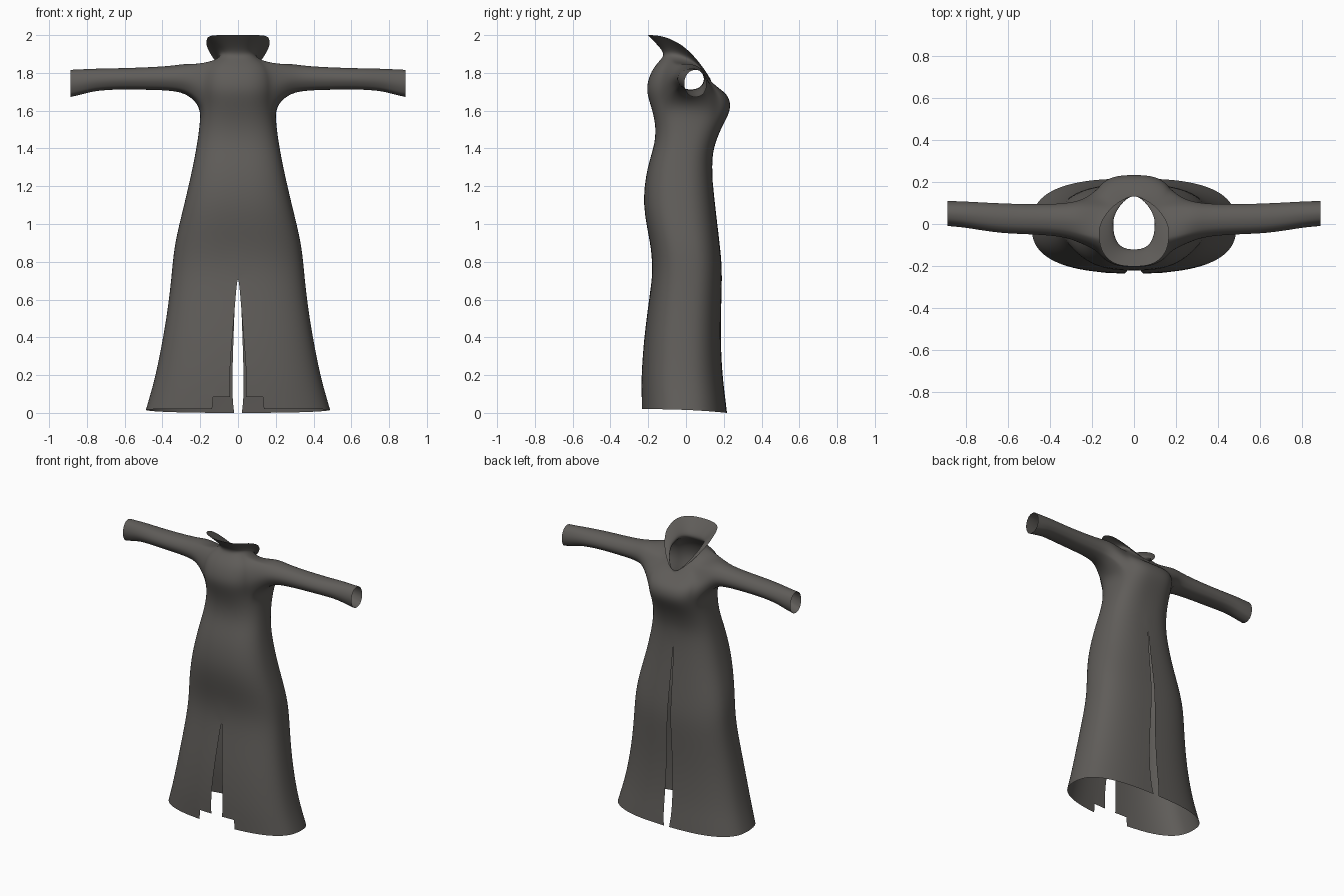
import bpy
import bmesh
from math import sin, cos, pi, atan2

cube = bpy.data.objects.get("Cube")
if cube:
    bpy.data.objects.remove(cube, do_unlink=True)

COLS = 16

# Half cross-sections of the coat, from hem to collar edge:
# z at -y, z at +y, half width, -y depth, +y depth, squareness at +y
RINGS = [
    (.02, 0, .49, -.235, .217, .75),
    (.085, .075, .47, -.236, .208, .75),
    (.2, .2, .437, -.236, .192, .75),
    (.4, .4, .397, -.222, .182, .75),
    (.6, .6, .366, -.195, .187, .75),
    (.76, .76, .35, -.174, .192, .75),
    (.9, .9, .337, -.188, .178, .75),
    (1.1, 1.1, .286, -.234, .153, .75),
    (1.3, 1.3, .24, -.208, .134, .75),
    (1.43, 1.4, .217, -.161, .145, .75),
    (1.54, 1.5, .202, -.162, .182, .7),
    (1.63, 1.59, .198, -.188, .234, .7),
    (1.7, 1.645, .205, -.21, .236, .7),
    (1.76, 1.685, .205, -.203, .218, .75),
    (1.82, 1.715, .19, -.178, .18, .8),
    (1.862, 1.738, .155, -.143, .15, 1.0),
    (1.895, 1.75, .088, -.112, .134, 1.25),
    (1.935, 1.757, .108, -.138, .133, 1.25),
    (2.0, 1.763, .168, -.203, .132, 1.2),
]
ARM_ROWS = (11, 15)
ARM_COLS = (5, 11)

# Slit half gaps on the lowest rings
GAP_NEAR = [.04, .042, .046, .03, .014]
GAP_FAR = [.02, .03, .03, .024, .016, .012, .009, .005]

# Sleeve sections: x, centre y, centre z, radius y, radius z
SLEEVE = [
    (.265, .012, 1.768, .1, .086),
    (.34, .018, 1.771, .079, .067),
    (.48, .022, 1.769, .073, .061),
    (.63, .026, 1.768, .073, .057),
    (.76, .04, 1.763, .066, .06),
    (.82, .046, 1.752, .063, .068),
    (.888, .05, 1.743, .061, .074),
]


def ring_points(index):
    """Points round the +x half of one cross-section, from -y to +y."""
    zb, zf, w, yb, yf, square = RINGS[index]
    mid, depth = (yb + yf) / 2, (yf - yb) / 2
    points = []
    for j in range(COLS + 1):
        a = pi * (j / COLS - .5)
        p = square if a > 0 else .78
        x = w * max(cos(a), 0) ** p
        y = mid + depth * (1 if a > 0 else -1) * abs(sin(a)) ** p
        if j == 0:
            x = GAP_NEAR[index] if index < len(GAP_NEAR) else 0
        elif j == COLS:
            x = GAP_FAR[index] if index < len(GAP_FAR) else 0
        t = max((y - yb) / (yf - yb), 0)
        points.append((x, y, zb + (zf - zb) * t ** 2.4))
    return points


bm = bmesh.new()
crease = bm.verts.layers.float.new("crease_vert")
grid = [[bm.verts.new(p) for p in ring_points(i)] for i in range(len(RINGS))]

# Body and collar, leaving out the armhole and the hem notch
r0, r1 = ARM_ROWS
c0, c1 = ARM_COLS
for i in range(len(RINGS) - 1):
    for j in range(COLS):
        armhole = r0 <= i < r1 and c0 <= j < c1
        notch = i == 0 and j == 0
        if not armhole and not notch:
            bm.faces.new((grid[i][j], grid[i][j + 1],
                          grid[i + 1][j + 1], grid[i + 1][j]))
for v in (grid[0][1], grid[1][0], grid[1][1], grid[0][COLS]):
    v[crease] = 1.0

# Sleeve, carried out from the armhole edge
loop = [grid[r0][j] for j in range(c0, c1)]
loop += [grid[i][c1] for i in range(r0, r1)]
loop += [grid[r1][j] for j in range(c1, c0, -1)]
loop += [grid[i][c0] for i in range(r1, r0, -1)]
hole_y = sum(v.co.y for v in loop) / len(loop)
hole_z = sum(v.co.z for v in loop) / len(loop)
angles = [atan2(v.co.z - hole_z, v.co.y - hole_y) for v in loop]
previous = loop
for x, cy, cz, ry, rz in SLEEVE:
    ring = [bm.verts.new((x, cy + ry * cos(a), cz + rz * sin(a))) for a in angles]
    for k in range(len(ring)):
        n = (k + 1) % len(ring)
        bm.faces.new((previous[k], previous[n], ring[n], ring[k]))
    previous = ring

bmesh.ops.delete(bm, geom=[v for v in bm.verts if not v.link_faces], context="VERTS")
bmesh.ops.recalc_face_normals(bm, faces=bm.faces)
for f in bm.faces:
    f.smooth = True
mesh = bpy.data.meshes.new("long_coat")
bm.to_mesh(mesh)
bm.free()

# Cloth colour
cloth = bpy.data.materials.new("dark_grey_cloth")
cloth.use_nodes = True
color = (.115, .108, .1, 1)
cloth.diffuse_color = color
shader = cloth.node_tree.nodes["Principled BSDF"]
shader.inputs["Base Color"].default_value = color
shader.inputs["Roughness"].default_value = .9
mesh.materials.append(cloth)

# Mirror the half coat and smooth it
coat = bpy.data.objects.new("long_coat", mesh)
bpy.context.collection.objects.link(coat)
mirror = coat.modifiers.new("mirror", "MIRROR")
mirror.merge_threshold = .001
smooth = coat.modifiers.new("smooth", "SUBSURF")
smooth.levels = smooth.render_levels = 2
